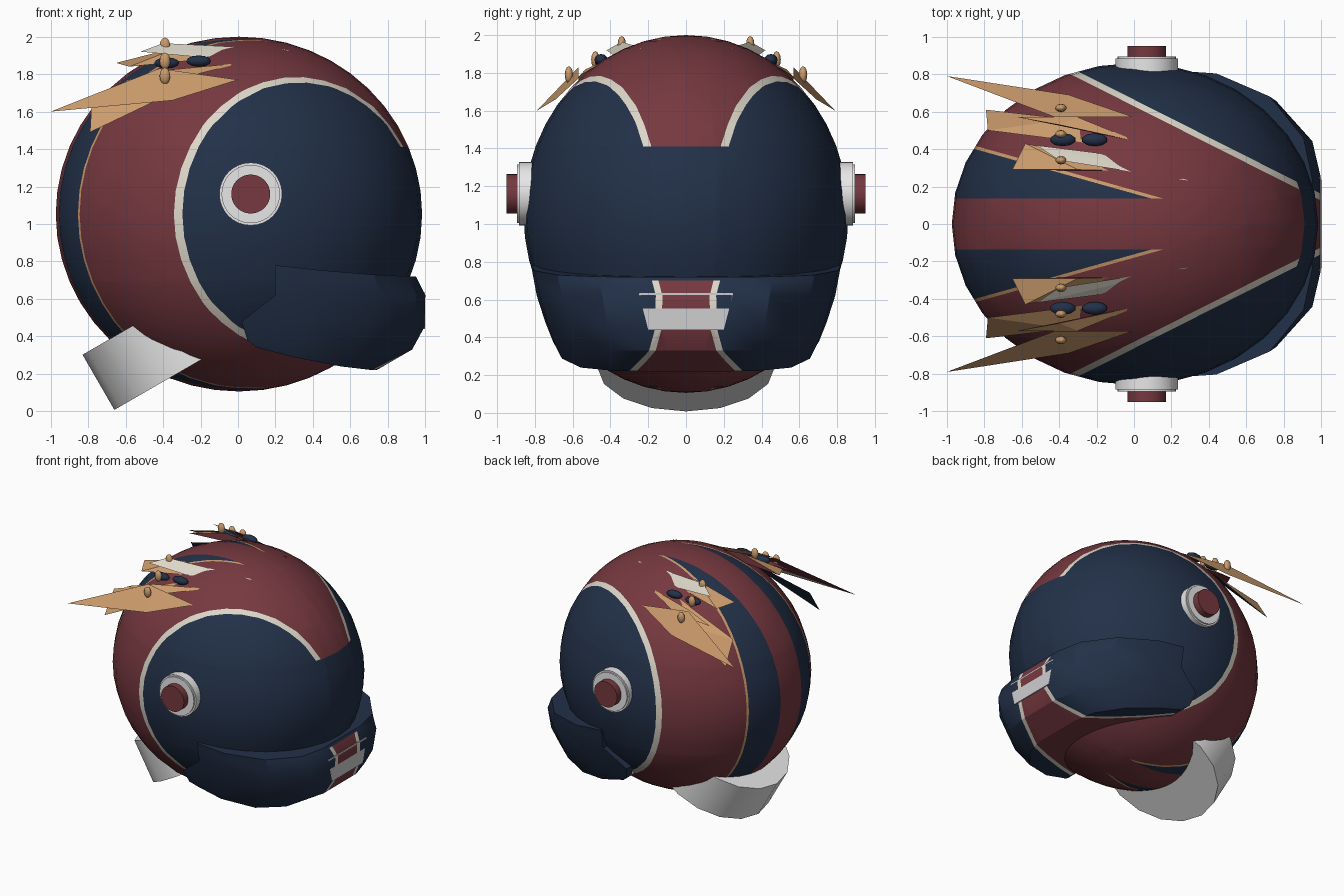
import bpy, bmesh
from math import radians
from mathutils import Matrix, Vector

if "Cube" in bpy.data.objects:
    bpy.data.objects.remove(bpy.data.objects["Cube"], do_unlink=True)

COLOURS = {
    "dark red": (0.18, 0.04, 0.05), "navy": (0.016, 0.03, 0.065),
    "cream": (0.72, 0.68, 0.58), "orange tan": (0.6, 0.33, 0.15),
    "white": (0.8, 0.8, 0.8), "silver": (0.62, 0.62, 0.63),
}
NAMES = list(COLOURS)
RED, NAVY, CREAM, TAN, WHITE, SILVER = range(len(NAMES))
MATS = []
for label, rgb in COLOURS.items():
    m = bpy.data.materials.new(label)
    m.use_nodes = True
    m.diffuse_color = (*rgb, 1)
    bsdf = m.node_tree.nodes["Principled BSDF"]
    bsdf.inputs["Base Color"].default_value = (*rgb, 1)
    bsdf.inputs["Roughness"].default_value = 0.6
    MATS.append(m)


def finish(bm, name, colour=None, smooth=None):
    """Turn a bmesh into an object, in one colour or with painted faces."""
    bmesh.ops.recalc_face_normals(bm, faces=bm.faces)
    if colour is not None:
        for f in bm.faces:
            f.material_index = colour
    mesh = bpy.data.meshes.new(name)
    bm.to_mesh(mesh)
    bm.free()
    for m in MATS:
        mesh.materials.append(m)
    ob = bpy.data.objects.new(name, mesh)
    bpy.context.collection.objects.link(ob)
    if smooth:
        bpy.ops.object.select_all(action="DESELECT")
        ob.select_set(True)
        bpy.context.view_layer.objects.active = ob
        bpy.ops.object.shade_smooth_by_angle(angle=radians(smooth))
    return ob


# Paint scheme: upright planes |y| + slope * x = offset bound each colour
SIDE, SIDE_EDGE, TRIM = 0.504, 0.664, 0.035
BACK, BACK_EDGE, PIN = 0.28, 0.18, 0.018
STRIPE, VISOR_LOW, VISOR_TOP = 0.135, 0.7, 1.41


def cut(bm, point, normal):
    bmesh.ops.bisect_plane(bm, geom=bm.verts[:] + bm.edges[:] + bm.faces[:],
                           dist=1e-5, plane_co=point, plane_no=normal)


def paint(bm):
    planes = [(SIDE, SIDE_EDGE), (SIDE, SIDE_EDGE - TRIM),
              (BACK, BACK_EDGE), (BACK, BACK_EDGE - PIN), (0, STRIPE)]
    for side in (1, -1):
        for slope, offset in planes:
            cut(bm, (0, side * offset, 0), (slope, side, 0))
    for z in (VISOR_LOW, VISOR_TOP):
        cut(bm, (0, 0, z), (0, 0, 1))
    for f in bm.faces:
        x, y, z = f.calc_center_median()
        y = abs(y)
        side, back = y + SIDE * x, y + BACK * x
        colour = RED
        if side > SIDE_EDGE or (x > 0.5 and VISOR_LOW < z < VISOR_TOP):
            colour = NAVY
        elif side > SIDE_EDGE - TRIM:
            colour = CREAM
        elif y > STRIPE and back < BACK_EDGE - PIN:
            colour = NAVY
        elif y > STRIPE and back < BACK_EDGE:
            colour = TAN
        f.material_index = colour


# Helmet shell
bm = bmesh.new()
bmesh.ops.create_uvsphere(bm, u_segments=32, v_segments=24, radius=1)
bmesh.ops.transform(bm, verts=bm.verts, matrix=Matrix.Translation((0.005, 0, 1.053))
                    @ Matrix.Diagonal((0.978, 0.86, 0.947, 1)))
paint(bm)
finish(bm, "helmet_shell", smooth=40)

# Chin guard: stacked outlines; columns run from the middle front to the rear
COLUMNS = [(1, 0.3), (0.94, 0.56), (0.7, 0.83), (0.32, 0.98), (0, 1), (0, 0.6)]
ROWS = [  # height, rear x, front x, half width, rise towards the rear
    (0.72, 0.2, 0.95, 0.82, 0.06), (0.62, 0.2, 1.0, 0.79, 0),
    (0.45, 0.02, 0.995, 0.745, 0.03), (0.33, 0.05, 0.93, 0.705, 0.05),
    (0.22, 0.1, 0.74, 0.67, 0.12)]
bm = bmesh.new()
rings = []
for z, rear, front, half, rise in ROWS:
    ring = []
    for side, cols in ((1, COLUMNS), (-1, COLUMNS[::-1])):
        for u, w in cols:
            ring.append(bm.verts.new((rear + (front - rear) * u, side * w * half,
                                      z + rise * (1 - u) ** 1.5)))
    rings.append(ring)
for a, b in zip(rings, rings[1:]):
    for i in range(len(a)):
        j = (i + 1) % len(a)
        bm.faces.new((a[i], a[j], b[j], b[i]))
n = len(COLUMNS)
for ring in (rings[0], rings[-1]):
    for i in range(n - 1):
        bm.faces.new((ring[i], ring[i + 1], ring[-2 - i], ring[-1 - i]))
paint(bm)
finish(bm, "chin_guard", smooth=30)

# Plate across the front of the chin guard
bm = bmesh.new()
front = [bm.verts.new((0.998, y, z)) for y, z in
         ((-0.25, 0.635), (0.25, 0.635), (0.2, 0.44), (-0.2, 0.44))]
face = bm.faces.new(front)
back = bmesh.ops.extrude_face_region(bm, geom=[face])["geom"]
bmesh.ops.translate(bm, vec=(-0.02, 0, 0),
                    verts=[v for v in back if isinstance(v, bmesh.types.BMVert)])
finish(bm, "chin_plate", SILVER)


def cylinder(name, centre, axis, radius, depth, colour, segments, bevel=0):
    bm = bmesh.new()
    bmesh.ops.create_cone(bm, cap_ends=True, segments=segments, radius1=radius,
                          radius2=radius, depth=depth)
    if bevel:
        rims = [e for e in bm.edges if abs(e.verts[0].co.z - e.verts[1].co.z) < 1e-5]
        bmesh.ops.bevel(bm, geom=rims, offset=bevel, segments=2, affect="EDGES")
    turn = Vector((0, 0, 1)).rotation_difference(Vector(axis)).to_matrix().to_4x4()
    bmesh.ops.transform(bm, verts=bm.verts, matrix=Matrix.Translation(centre) @ turn)
    return finish(bm, name, colour, 40)


# Neck guard: tilted drum sunk into the lower back
cylinder("neck_guard", (-0.338, 0, 0.39), (0.5, 0, -0.866), 0.47, 0.34, WHITE, 16)

# Ear discs
for side, label in ((1, "left"), (-1, "right")):
    cylinder(label + "_ear_disc", (0.068, side * 0.845, 1.16), (0, side, 0),
             0.168, 0.1, WHITE, 32, 0.012)
    cylinder(label + "_ear_knob", (0.068, side * 0.9, 1.16), (0, side, 0),
             0.104, 0.1, RED, 32)


def blade(name, side, tip, inner, root, outer, top, edge):
    """Four-cornered feather: coloured top, second top face, tan underside."""
    bm = bmesh.new()
    t, i, r, o = [bm.verts.new((x, side * y, z)) for x, y, z in (tip, inner, root, outer)]
    for corners, colour in (((t, i, r), top), ((t, r, o), edge),
                            ((t, i, o), TAN), ((i, r, o), TAN)):
        bm.faces.new(corners).material_index = colour
    finish(bm, name)


def bead(name, centre, size, colour):
    bm = bmesh.new()
    bmesh.ops.create_uvsphere(bm, u_segments=10, v_segments=6, radius=1)
    bmesh.ops.transform(bm, verts=bm.verts, matrix=Matrix.Translation(centre)
                        @ Matrix.Diagonal((*size, 1)))
    finish(bm, name, colour, 50)


# Swept-back feathers and their small fixings
for side, label in ((1, "left"), (-1, "right")):
    blade(label + "_outer_feather", side, (-1, 0.79, 1.6), (-0.42, 0.57, 1.83),
          (0, 0.57, 1.77), (-0.35, 0.69, 1.66), RED, CREAM)
    blade(label + "_middle_feather", side, (-0.79, 0.61, 1.49), (-0.78, 0.5, 1.67),
          (-0.15, 0.42, 1.86), (-0.35, 0.56, 1.7), NAVY, NAVY)
    blade(label + "_thin_feather", side, (-0.62, 0.57, 1.76), (-0.4, 0.53, 1.82),
          (0.02, 0.44, 1.86), (-0.3, 0.57, 1.78), RED, TAN)
    blade(label + "_inner_feather", side, (-0.65, 0.29, 1.86), (-0.3, 0.29, 1.95),
          (0.12, 0.28, 1.91), (-0.58, 0.43, 1.84), RED, RED)
    blade(label + "_pale_feather", side, (-0.52, 0.42, 1.92), (-0.4, 0.34, 1.965),
          (0.3, 0.23, 1.93), (-0.2, 0.38, 1.89), CREAM, CREAM)
    for y, z in ((0.62, 1.79), (0.48, 1.87), (0.34, 1.95)):
        bead(label + "_feather_rivet", (-0.39, side * y, z), (0.03, 0.022, 0.045), TAN)
    for x, z in ((-0.38, 1.86), (-0.21, 1.87)):
        bead(label + "_feather_socket", (x, side * 0.45, z), (0.07, 0.035, 0.03), NAVY)
